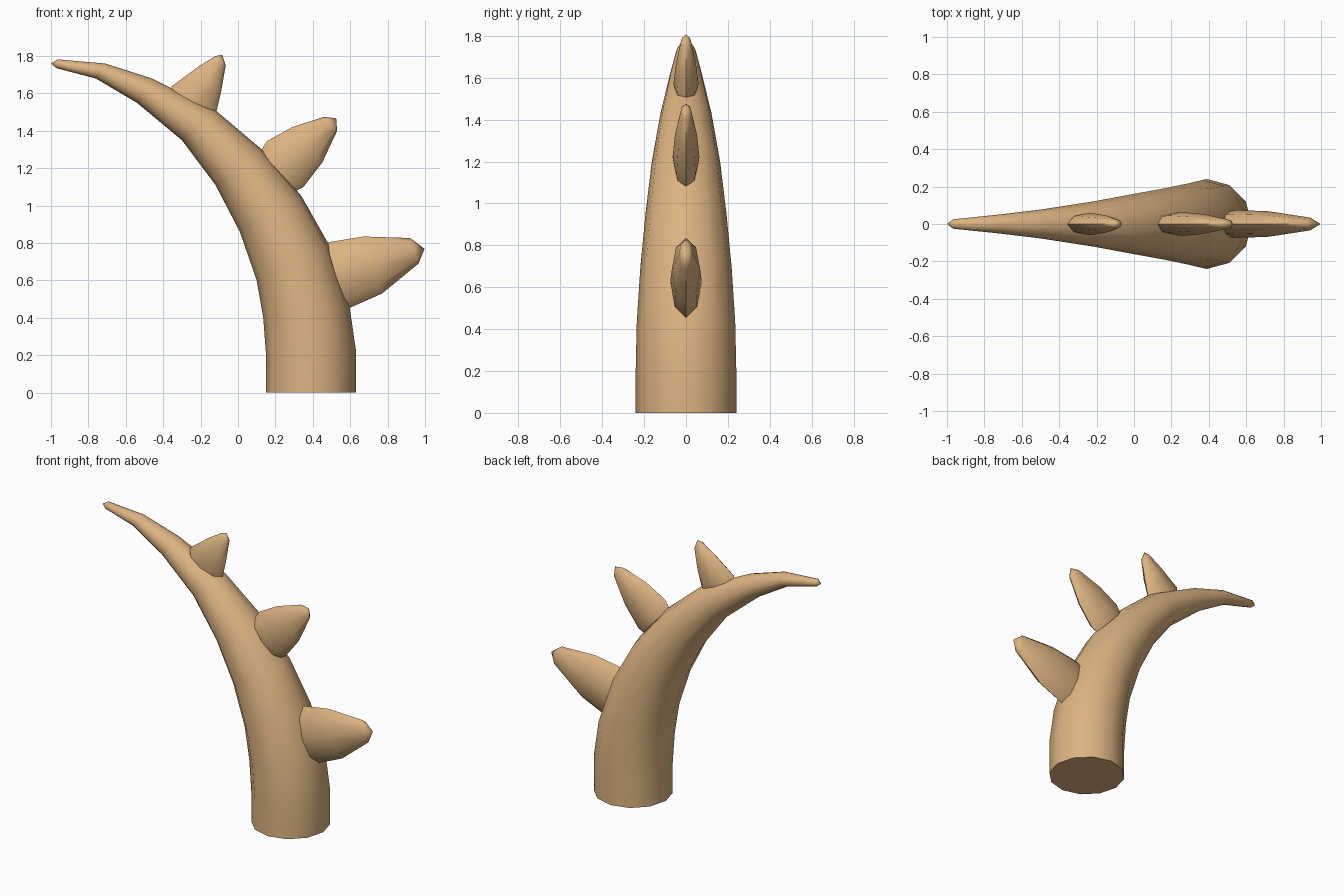
import bpy, bmesh, math
from mathutils import Vector

if "Cube" in bpy.data.objects:
    bpy.data.objects.remove(bpy.data.objects["Cube"])

tan = bpy.data.materials.new("tan")
tan.diffuse_color = (0.72, 0.45, 0.22, 1)
tan.use_nodes = True
tan.node_tree.nodes["Principled BSDF"].inputs["Base Color"].default_value = tan.diffuse_color


def loft(name, rings, sides, tip, angle):
    """Skin elliptical rings; each ring = (x, z) of both ends in the xz plane and y half-width."""
    bm = bmesh.new()
    loops = []
    for ax, az, bx, bz, hw in rings:
        a, b = Vector((ax, 0, az)), Vector((bx, 0, bz))
        mid, half = (a + b) / 2, (b - a) / 2
        loop = []
        for i in range(sides):
            t = 2 * math.pi * i / sides
            loop.append(bm.verts.new(mid + half * math.cos(t) + Vector((0, hw * math.sin(t), 0))))
        loops.append(loop)
    for lo, hi in zip(loops, loops[1:]):
        for i in range(sides):
            j = (i + 1) % sides
            bm.faces.new((lo[i], lo[j], hi[j], hi[i]))
    bm.faces.new(loops[0])
    end = bm.verts.new((tip[0], 0, tip[1]))
    for i in range(sides):
        bm.faces.new((loops[-1][i], loops[-1][(i + 1) % sides], end))
    bmesh.ops.recalc_face_normals(bm, faces=bm.faces)
    me = bpy.data.meshes.new(name)
    bm.to_mesh(me)
    bm.free()
    me.materials.append(tan)
    ob = bpy.data.objects.new(name, me)
    bpy.context.collection.objects.link(ob)
    bpy.ops.object.select_all(action='DESELECT')
    ob.select_set(True)
    bpy.context.view_layer.objects.active = ob
    bpy.ops.object.shade_smooth_by_angle(angle=math.radians(angle))


# Curved tapering horn
loft("curved_horn", [
    (0.15, 0, 0.63, 0, 0.24),
    (0.15, 0.20, 0.63, 0.23, 0.24),
    (0.135, 0.40, 0.595, 0.47, 0.235),
    (0.10, 0.60, 0.487, 0.79, 0.218),
    (0.01, 0.86, 0.34, 1.05, 0.193),
    (-0.12, 1.11, 0.14, 1.29, 0.163),
    (-0.30, 1.35, -0.12, 1.51, 0.122),
    (-0.54, 1.55, -0.46, 1.68, 0.077),
    (-0.76, 1.68, -0.71, 1.76, 0.049),
    (-0.97, 1.735, -0.965, 1.782, 0.025),
], 12, (-1.0, 1.76), 60)

# Flattened spikes along the outer curve, largest at the bottom
loft("lower_spike", [
    (0.44, 0.75, 0.54, 0.46, 0.065),
    (0.485, 0.805, 0.60, 0.455, 0.075),
    (0.67, 0.835, 0.77, 0.53, 0.068),
    (0.92, 0.827, 0.965, 0.69, 0.034),
], 8, (0.997, 0.77), 60)
loft("middle_spike", [
    (0.12, 1.29, 0.31, 1.08, 0.058),
    (0.155, 1.345, 0.35, 1.10, 0.064),
    (0.29, 1.42, 0.45, 1.23, 0.053),
    (0.46, 1.475, 0.53, 1.40, 0.026),
], 8, (0.525, 1.467), 60)
loft("upper_spike", [
    (-0.36, 1.605, -0.13, 1.48, 0.054),
    (-0.355, 1.638, -0.113, 1.512, 0.06),
    (-0.21, 1.745, -0.09, 1.61, 0.046),
    (-0.12, 1.80, -0.066, 1.75, 0.024),
], 8, (-0.085, 1.807), 60)
